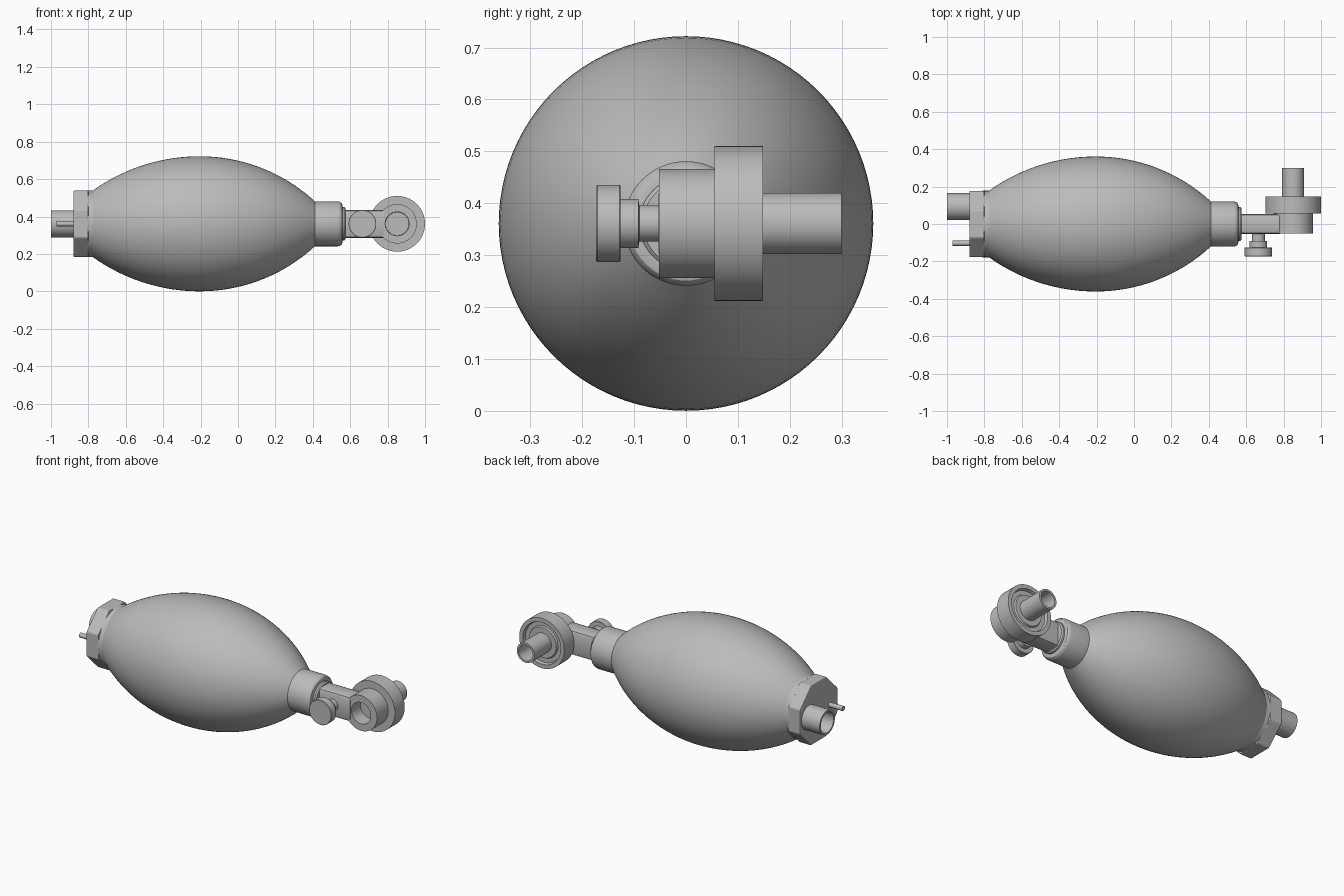
import bpy, bmesh, math
from mathutils import Vector

default = bpy.data.objects.get("Cube")
if default:
    bpy.data.objects.remove(default, do_unlink=True)

AXIS_Z = 0.361

grey = bpy.data.materials.new("light_grey")
grey.use_nodes = True
grey.diffuse_color = (0.5, 0.5, 0.5, 1)
grey.node_tree.nodes["Principled BSDF"].inputs["Base Color"].default_value = (0.5, 0.5, 0.5, 1)


def finish(name, bm, smooth=True):
    """Turn a bmesh into a named, shaded object."""
    bmesh.ops.remove_doubles(bm, verts=bm.verts, dist=1e-5)
    bmesh.ops.recalc_face_normals(bm, faces=bm.faces)
    mesh = bpy.data.meshes.new(name)
    bm.to_mesh(mesh)
    bm.free()
    mesh.materials.append(grey)
    obj = bpy.data.objects.new(name, mesh)
    bpy.context.collection.objects.link(obj)
    if smooth:
        bpy.ops.object.select_all(action='DESELECT')
        obj.select_set(True)
        bpy.context.view_layer.objects.active = obj
        bpy.ops.object.shade_smooth_by_angle(angle=math.radians(30))
    return obj


def lathe(name, profile, axis, centre=(0, 0), sides=64, turn=0.0, smooth=True):
    """Revolve (position, radius) pairs around x or y; centre is the offset across the axis."""
    bm = bmesh.new()
    rings = []
    for along, radius in profile:
        ring = []
        for i in range(sides):
            t = turn + math.tau * i / sides
            u, v = centre[0] + radius * math.cos(t), AXIS_Z + centre[1] + radius * math.sin(t)
            ring.append(bm.verts.new((along, u, v) if axis == 'x' else (u, along, v)))
            if radius == 0:
                ring = ring * sides
                break
        rings.append(ring)
    for a, b in zip(rings, rings[1:]):
        for i in range(sides):
            j = (i + 1) % sides
            corners = list(dict.fromkeys((a[i], a[j], b[j], b[i])))
            if len(corners) > 2:
                bm.faces.new(corners)
    return finish(name, bm, smooth)


def arc(start, end, peak, end_radius, steps=16):
    """Circular bulge from the peak radius at start down to end_radius at end."""
    run, drop = end - start, peak - end_radius
    big = (run * run + drop * drop) / (2 * drop)
    return [(start + run * k / steps,
             peak - big + math.sqrt(big * big - (run * k / steps) ** 2))
            for k in range(steps + 1)]


# Squeeze bag
BELLY = -0.205
left_half = arc(BELLY, -0.78, AXIS_Z, 0.175)[::-1]
right_half = arc(BELLY, 0.42, AXIS_Z, 0.112)[1:]
lathe("squeeze_bag", [(-0.78, 0)] + left_half + right_half + [(0.42, 0)], 'x', sides=96)

# Neck collar with rounded end and stepped lip
lathe("neck_collar", [(0.41, 0), (0.41, 0.12), (0.535, 0.12), (0.547, 0.117), (0.555, 0.11),
                      (0.558, 0.1), (0.558, 0.09), (0.568, 0.09), (0.575, 0.083),
                      (0.575, 0)], 'x')

# Eight-sided rear cap and the round flange behind it
cap = lathe("rear_cap", [(-0.88, 0), (-0.88, 0.192), (-0.80, 0.192), (-0.80, 0)], 'x',
            sides=8, turn=math.pi / 8, smooth=False)
bevel = cap.modifiers.new("soft_edges", 'BEVEL')
bevel.width = 0.006
bevel.segments = 2
lathe("cap_flange", [(-0.81, 0), (-0.81, 0.178), (-0.772, 0.178), (-0.772, 0)], 'x')

# Open intake tube and small gas nipple
lathe("intake_tube", [(-0.88, 0.072), (-1.0, 0.072), (-1.0, 0.061), (-0.882, 0.061),
                      (-0.882, 0)], 'x', centre=(0.093, 0))
lathe("gas_nipple", [(-0.88, 0.014), (-0.97, 0.014), (-0.97, 0.008), (-0.9, 0.008),
                     (-0.9, 0)], 'x', centre=(-0.103, 0), sides=24)

# Connecting arm between the neck and the valve
bm = bmesh.new()
bmesh.ops.create_cube(bm, size=1)
for v in bm.verts:
    v.co = Vector((0.675 + v.co.x * 0.21, v.co.y * 0.106, AXIS_Z + v.co.z * 0.15))
long_edges = [e for e in bm.edges if abs(e.verts[0].co.x - e.verts[1].co.x) > 0.1]
bmesh.ops.bevel(bm, geom=long_edges, offset=0.018, segments=2, affect='EDGES', profile=0.5)
finish("connecting_arm", bm)

# Pressure knob on the front of the arm
lathe("pressure_knob", [(-0.173, 0), (-0.173, 0.072), (-0.171, 0.074), (-0.128, 0.074),
                        (-0.126, 0.072), (-0.126, 0.047), (-0.092, 0.047), (-0.09, 0.035),
                        (-0.05, 0.035), (-0.05, 0)], 'y', centre=(0.665, 0))

# Patient valve: front socket, body, wide disc with recessed back, open outlet tube
lathe("patient_valve", [(0.03, 0), (0.03, 0.062), (-0.052, 0.064), (-0.052, 0.105),
                        (0.055, 0.105), (0.055, 0.149), (0.148, 0.149), (0.148, 0.125),
                        (0.13, 0.12), (0.13, 0.095), (0.14, 0.09), (0.14, 0.059),
                        (0.30, 0.059), (0.30, 0.047), (0.15, 0.047), (0.15, 0)],
      'y', centre=(0.851, 0))
